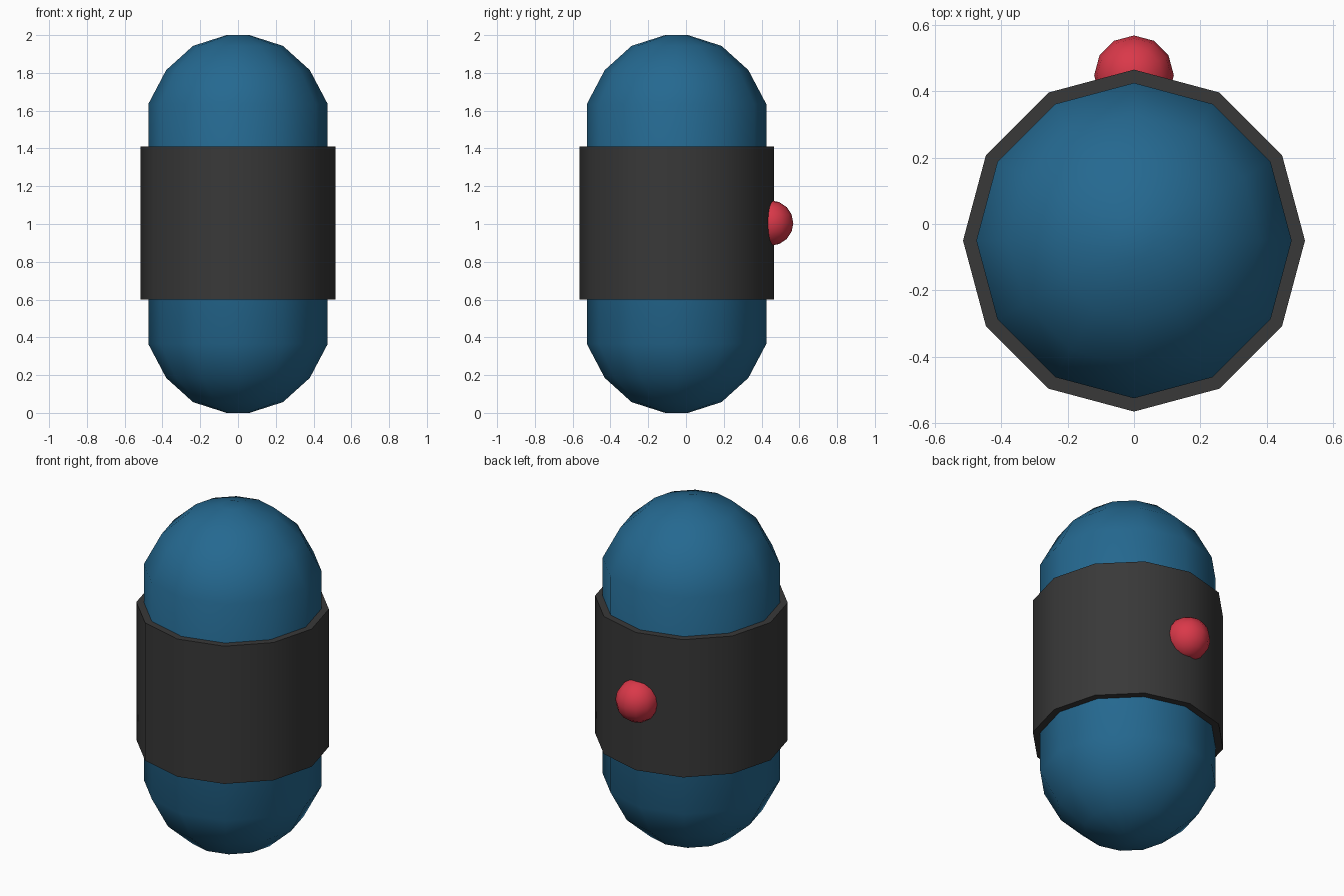
import bpy, bmesh, math

if "Cube" in bpy.data.objects:
    bpy.data.objects.remove(bpy.data.objects["Cube"])

SIDES = 12
CY = -0.05  # body axis sits slightly forward of the origin


def material(name, rgb):
    m = bpy.data.materials.new(name)
    m.diffuse_color = (*rgb, 1)
    m.use_nodes = True
    m.node_tree.nodes["Principled BSDF"].inputs["Base Color"].default_value = m.diffuse_color
    return m


def finish(name, bm, mat, angle):
    bmesh.ops.recalc_face_normals(bm, faces=bm.faces)
    mesh = bpy.data.meshes.new(name)
    bm.to_mesh(mesh)
    bm.free()
    mesh.materials.append(mat)
    ob = bpy.data.objects.new(name, mesh)
    bpy.context.collection.objects.link(ob)
    bpy.ops.object.select_all(action='DESELECT')
    bpy.context.view_layer.objects.active = ob
    ob.select_set(True)
    bpy.ops.object.shade_smooth_by_angle(angle=math.radians(angle))
    return ob


def lathe(name, profile, mat, angle):
    """Closed twelve-sided turned solid from (radius, z) points."""
    bm = bmesh.new()
    rings = []
    for r, z in profile:
        rings.append([bm.verts.new((r * math.cos(math.tau * i / SIDES),
                                    CY + r * math.sin(math.tau * i / SIDES), z))
                      for i in range(SIDES)])
    for a, b in zip(rings, rings[1:]):
        for i in range(SIDES):
            j = (i + 1) % SIDES
            bm.faces.new((a[i], a[j], b[j], b[i]))
    bm.faces.new(rings[0])
    bm.faces.new(rings[-1])
    return finish(name, bm, mat, angle)


blue = material("blue", (0.018, 0.14, 0.28))
charcoal = material("charcoal", (0.04, 0.04, 0.04))
red = material("red", (0.70, 0.04, 0.067))

# Capsule body: the lower dome mirrors the upper one
dome = [(0.475, 1.635), (0.38, 1.815), (0.238, 1.943), (0.06, 2.0)]
lathe("capsule_body", [(r, 2 - z) for r, z in reversed(dome)] + dome, blue, 50)

# Wide band around the middle
lathe("middle_band", [(0.515, 0.6), (0.515, 1.41)], charcoal, 50)

# Round button on the back of the band
bm = bmesh.new()
bmesh.ops.create_uvsphere(bm, u_segments=12, v_segments=8, radius=0.12)
bmesh.ops.translate(bm, verts=bm.verts, vec=(0, 0.448, 1.005))
finish("back_button", bm, red, 50)
